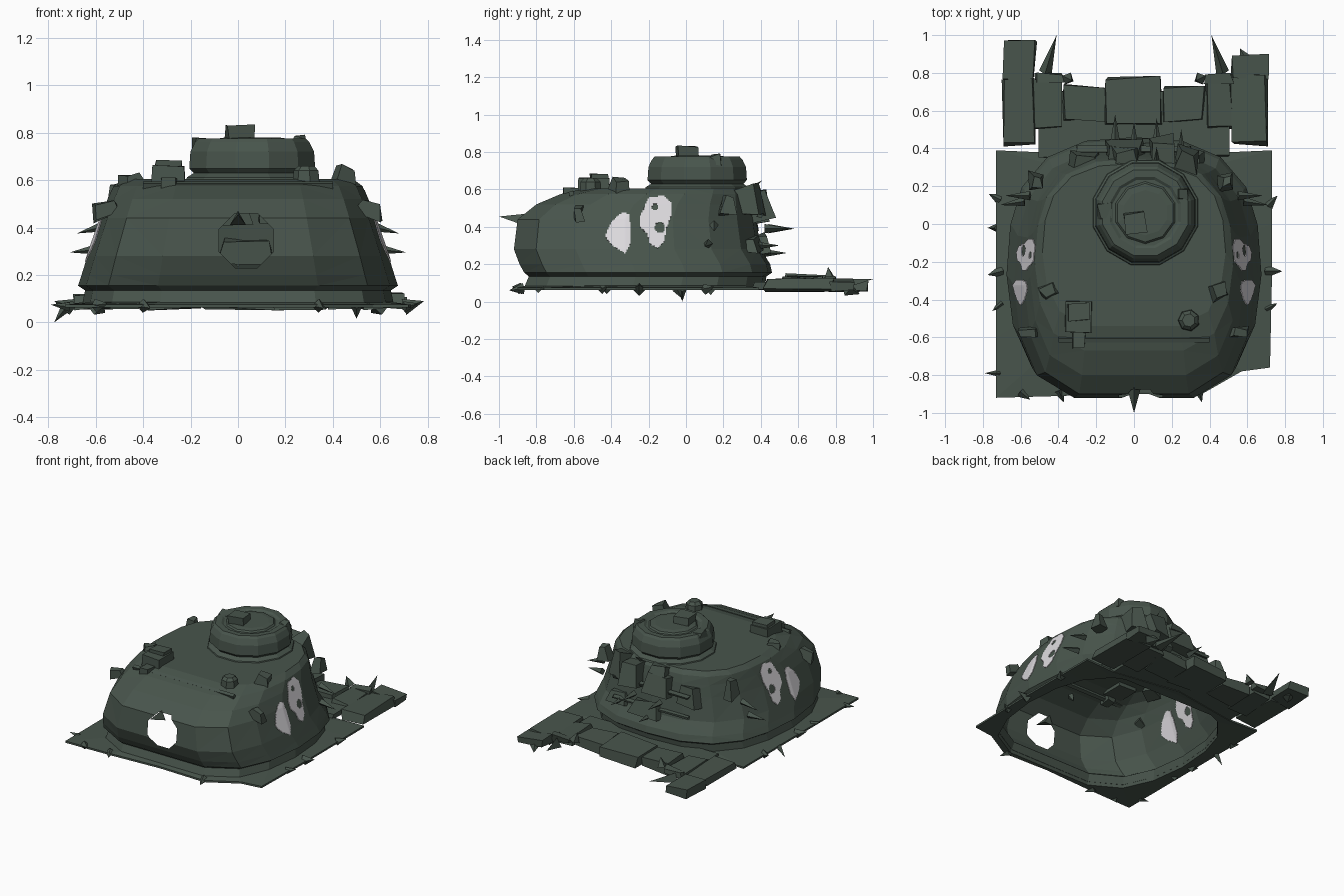
import bpy, bmesh, math, random
from mathutils import Vector, Euler, Matrix
from mathutils.bvhtree import BVHTree

if "Cube" in bpy.data.objects:
    bpy.data.objects.remove(bpy.data.objects["Cube"])
random.seed(4)

def material(name, c):
    m = bpy.data.materials.new(name)
    m.diffuse_color = (*c, 1)
    m.use_nodes = True
    m.node_tree.nodes["Principled BSDF"].inputs["Base Color"].default_value = m.diffuse_color
    return m
GREEN = material("dark green armour", (0.065, 0.09, 0.072))
WHITE = material("pale marking", (0.72, 0.70, 0.73))

def finish(name, bm, mat=GREEN, fix=True):
    if fix:
        bmesh.ops.recalc_face_normals(bm, faces=bm.faces[:])
    me = bpy.data.meshes.new(name)
    bm.to_mesh(me)
    bm.free()
    me.materials.append(mat)
    ob = bpy.data.objects.new(name, me)
    bpy.context.collection.objects.link(ob)
    return ob

def box(name, lo, hi, rot=(0, 0, 0), taper=1.0, rough=0.0):
    lo, hi = Vector(lo), Vector(hi)
    c, s = (lo + hi) / 2, hi - lo
    bm = bmesh.new()
    bmesh.ops.create_cube(bm, size=1)
    for v in bm.verts:
        k = taper if v.co.z > 0 else 1
        p = Vector((v.co.x * s.x * k, v.co.y * s.y * k, v.co.z * s.z))
        p.rotate(Euler(rot))
        v.co = c + p + Vector([random.uniform(-rough, rough) for _ in range(3)])
    return finish(name, bm)

def spike(name, base, tip, r, sides=4):
    base, tip = Vector(base), Vector(tip)
    d = tip - base
    m = Matrix.Translation((base + tip) / 2) @ d.to_track_quat('Z', 'Y').to_matrix().to_4x4()
    bm = bmesh.new()
    bmesh.ops.create_cone(bm, cap_ends=True, segments=sides, radius1=r, radius2=0, depth=d.length, matrix=m)
    return finish(name, bm)

def loft(bm, loops):
    rows = [[bm.verts.new(p) for p in lp] for lp in loops]
    n = len(rows[0])
    for a, b in zip(rows, rows[1:]):
        for i in range(n):
            j = (i + 1) % n
            bm.faces.new((a[i], a[j], b[j], b[i]))
    return rows

# Turret shell: one-sided open wall lofted from outlines (z, half width, front y, back y)
HALF = [(0, -1), (.5, -1), (.81, -.82), (.95, -.5), (1, -.1), (.97, .3), (.88, .6), (.68, .84), (.38, .97), (0, 1)]
def outline(z, w, yf, yb):
    pts = HALF + [(-u, v) for u, v in HALF[-2:0:-1]]
    return [(u * w, (yf + yb) / 2 + v * (yb - yf) / 2, z) for u, v in pts]
RINGS = [(.065, .66, -.87, .42), (.135, .645, -.84, .43), (.155, .675, -.865, .46), (.20, .66, -.89, .45),
         (.28, .635, -.92, .40), (.44, .58, -.90, .375), (.52, .55, -.80, .36), (.575, .525, -.67, .345),
         (.605, .485, -.54, .32)]
bm = bmesh.new()
rows = loft(bm, [outline(*r) for r in RINGS])
bm.faces.new(rows[-1])
bmesh.ops.recalc_face_normals(bm, faces=bm.faces[:])
bmesh.ops.triangulate(bm, faces=bm.faces[:])
tree = BVHTree.FromBMesh(bm)

# Round gun opening cut in the front face
HC, HR = Vector((.035, 0, .345)), .115
normals = [Vector((math.cos(a), 0, math.sin(a))) for a in [math.pi / 4 * k for k in range(8)]]
for n in normals:
    fs = [f for f in bm.faces if f.calc_center_median().y < -.6 and abs(f.calc_center_median().x) < .34]
    geom = list({e for f in fs for e in (*f.verts, *f.edges)}) + fs
    bmesh.ops.bisect_plane(bm, geom=geom, plane_co=HC + n * HR, plane_no=n)
gone = [f for f in bm.faces if f.calc_center_median().y < -.6 and
        all((f.calc_center_median() - HC).dot(n) < HR for n in normals)]
bmesh.ops.delete(bm, geom=gone, context='FACES')
finish("turret_shell", bm, fix=False)

# Flat skirt plate around the turret foot
R = [(0, -.89), (.36, -.90), (.57, -.78), (.72, -.76), (.73, -.3), (.73, 0), (.73, .2), (.73, .39), (.5, .38), (0, .46)]
L = [(-.5, .38), (-.73, .39), (-.73, .2), (-.73, 0), (-.73, -.3), (-.73, -.6), (-.73, -.92), (-.37, -.91)]
bm = bmesh.new()
outer = [(x, y, .062) for x, y in R + L]
loft(bm, [outline(*RINGS[0]), outer, [(x, y, .075) for x, y, z in outer], outline(.085, .655, -.86, .42)])
finish("skirt_plate", bm)

# Broken scraps around the skirt edge
for i, (b, t, r) in enumerate([
        ((.70, -.25, .065), (.785, -.25, .09), .035), ((-.70, -.25, .065), (-.775, -.27, .09), .035),
        ((-.71, -.79, .065), (-.79, -.79, .075), .02), ((-.71, .13, .065), (-.77, .16, .08), .03),
        ((.71, .1, .065), (.76, .15, .08), .03), ((-.70, -.42, .065), (-.75, -.46, .08), .025),
        ((.70, -.45, .065), (.76, -.42, .08), .025), ((-.72, -.02, .07), (-.775, -.02, .0), .025),
        ((.5, -.05, .07), (.5, -.02, .015), .025), ((-.4, -.88, .07), (-.37, -.945, .06), .03),
        ((.34, -.87, .07), (.36, -.945, .06), .03), ((-.6, -.89, .07), (-.55, -.93, .08), .03)]):
    spike(f"skirt_scrap_{i}", b, t, r)

# Rear deck panels
box("rear_deck_base", (-.50, .36, .068), (.50, .70, .10), rough=.008)
for name, x0, x1, y0, y1, zt in [
        ("left_outer", -.70, -.53, .42, .775, .12), ("left_gap", -.53, -.38, .5, .77, .125),
        ("left_inner", -.375, -.155, .54, .73, .13), ("centre", -.15, .15, .53, .78, .14),
        ("right_inner", .155, .375, .54, .73, .13), ("right_gap", .38, .52, .5, .75, .125),
        ("right_outer", .52, .70, .42, .79, .12), ("left_corner", -.69, -.52, .76, .97, .12),
        ("right_corner", .52, .71, .77, .90, .115)]:
    box(f"rear_panel_{name}", (x0, y0, .062), (x1, y1, zt), rough=.012, taper=.94)
for s in (-1, 1):
    spike(f"rear_shard_{s}", (s * .47, .80, .08), (s * .41, 1.0, .12), .04, 3)
    spike(f"rear_low_shard_{s}", (s * .6, .86, .07), (s * .56, .93, .04), .04)
    box(f"rear_rim_{s}", (s * .45 - .07, .75, .09), (s * .45 + .07, .79, .13), rough=.012)
    spike(f"deck_point_{s}", (s * .35, .77, .12), (s * .33, .76, .185), .035)

# Commander cupola, lofted from round sections
def turned(name, c, prof, n=12):
    bm = bmesh.new()
    rows = loft(bm, [[(c[0] + r * math.cos(math.tau * (i + .5) / n), c[1] + r * math.sin(math.tau * (i + .5) / n), z)
                      for i in range(n)] for r, z in prof])
    bm.faces.new(rows[-1])
    return finish(name, bm)
turned("cupola", (.06, .06), [(.29, .60), (.285, .612), (.255, .63), (.275, .65), (.27, .72), (.25, .76),
                              (.235, .775), (.195, .775), (.18, .765)])
turned("cupola_hatch", (.06, .06), [(.165, .765), (.155, .775), (.12, .78)], 10)
box("hatch_periscope", (-.05, -.05, .77), (.06, .06, .83), rot=(0, 0, .15), rough=.006)
box("cupola_left_sight", (-.19, .02, .72), (-.12, .12, .78), rough=.012, taper=.8)
box("cupola_right_sight", (.22, .12, .73), (.30, .2, .78), rough=.012, taper=.8)

# Roof fittings
box("roof_periscope", (-.365, -.575, .58), (-.225, -.41, .66), taper=.97, rough=.004)
box("roof_periscope_cap", (-.35, -.51, .65), (-.24, -.42, .68), rough=.006)
box("roof_periscope_foot", (-.32, -.66, .55), (-.26, -.57, .605), rough=.008)
turned("roof_vent", (.29, -.51), [(.06, .58), (.055, .64), (.035, .66)], 7)
box("roof_seam", (-.40, -.625, .565), (.40, -.60, .59), rot=(.35, 0, 0))
for s in (-1, 1):
    top = .65 if s > 0 else .62
    box(f"lifting_eye_{s}", (s * .45 - .05, -.4, .56), (s * .45 + .05, -.31, top), rot=(0, s * .3, .4), taper=.6, rough=.012)
    box(f"front_hook_{s}", (s * .56 - .06, -.60, .45), (s * .56 + .06, -.55, .51), rot=(0, s * .4, 0), taper=.7, rough=.012)
    spike(f"side_rail_upper_{s}", (s * .55, .15, .41), (s * .68, .15, .375), .025)
    spike(f"side_rail_lower_{s}", (s * .58, .12, .31), (s * .71, .10, .295), .025)
    box(f"side_bracket_{s}", (s * .5 - .05, .18, .46), (s * .5 + .03, .27, .57), taper=.5, rough=.015)
spike("mantlet_lip", (.0, -.87, .43), (.0, -1.0, .455), .04, 3)

# Stowage and rails on the turret rear
for i, (x0, x1, y0, y1, z0, z1) in enumerate([
        (-.15, .05, .31, .43, .43, .55), (.07, .22, .31, .46, .42, .59), (.22, .34, .28, .39, .46, .62),
        (-.10, .02, .30, .40, .56, .61), (-.34, -.18, .28, .38, .38, .50), (-.1, .15, .34, .45, .26, .36),
        (.2, .38, .30, .40, .26, .34)]):
    box(f"rear_stowage_{i}", (x0, y0, z0), (x1, y1, z1), rot=(.15, 0, random.uniform(-.2, .2)), taper=.75, rough=.018)
for i, (x, z, y) in enumerate([(-.1, .39, .58), (.12, .39, .56), (.0, .26, .54), (.25, .30, .50), (.12, .65, .41)]):
    spike(f"rear_peg_{i}", (x, y - .14, z - (.1 if z > .6 else 0)), (x, y, z), .025)
for z in (.3, .45):
    box(f"rear_rail_{z}", (-.30, .385, z), (.30, .41, z + .02), rough=.008)

# Pale side markings: thin plates draped on the shell wall, with small holes
SPOT_A = [(-.432, .35), (-.40, .42), (-.36, .465), (-.325, .478), (-.30, .46), (-.298, .31), (-.325, .258), (-.37, .285),
          (-.415, .32)]
SPOT_B = [(-.245, .46), (-.225, .5), (-.20, .555), (-.12, .565), (-.08, .53), (-.08, .46), (-.105, .39), (-.115, .32),
          (-.15, .285), (-.195, .31), (-.205, .36), (-.245, .40)]
def inside(p, poly):
    hit = False
    for (ax, ay), (bx, by) in zip(poly, poly[1:] + poly[:1]):
        if (ay > p[1]) != (by > p[1]) and p[0] < ax + (p[1] - ay) / (by - ay) * (bx - ax):
            hit = not hit
    return hit
def marked(y, z):
    if math.hypot(y + .165, z - .505) < .017 or math.hypot(y + .14, z - .395) < .028:
        return False
    return inside((y, z), SPOT_A) or inside((y, z), SPOT_B)
STEP = .007
for s, label in ((1, "right"), (-1, "left")):
    bm = bmesh.new()
    cache = {}
    def point(i, j):
        if (i, j) not in cache:
            o = Vector((s * 2, -.45 + i * STEP, .25 + j * STEP))
            cache[i, j] = bm.verts.new(tree.ray_cast(o, Vector((-s, 0, 0)))[0])
        return cache[i, j]
    for i in range(56):
        for j in range(47):
            if marked(-.45 + (i + .5) * STEP, .25 + (j + .5) * STEP):
                bm.faces.new([point(i, j), point(i + 1, j), point(i + 1, j + 1), point(i, j + 1)])
    ob = finish(f"{label}_side_marking", bm, WHITE)
    mod = ob.modifiers.new("thickness", 'SOLIDIFY')
    mod.thickness, mod.offset = .008, 0
